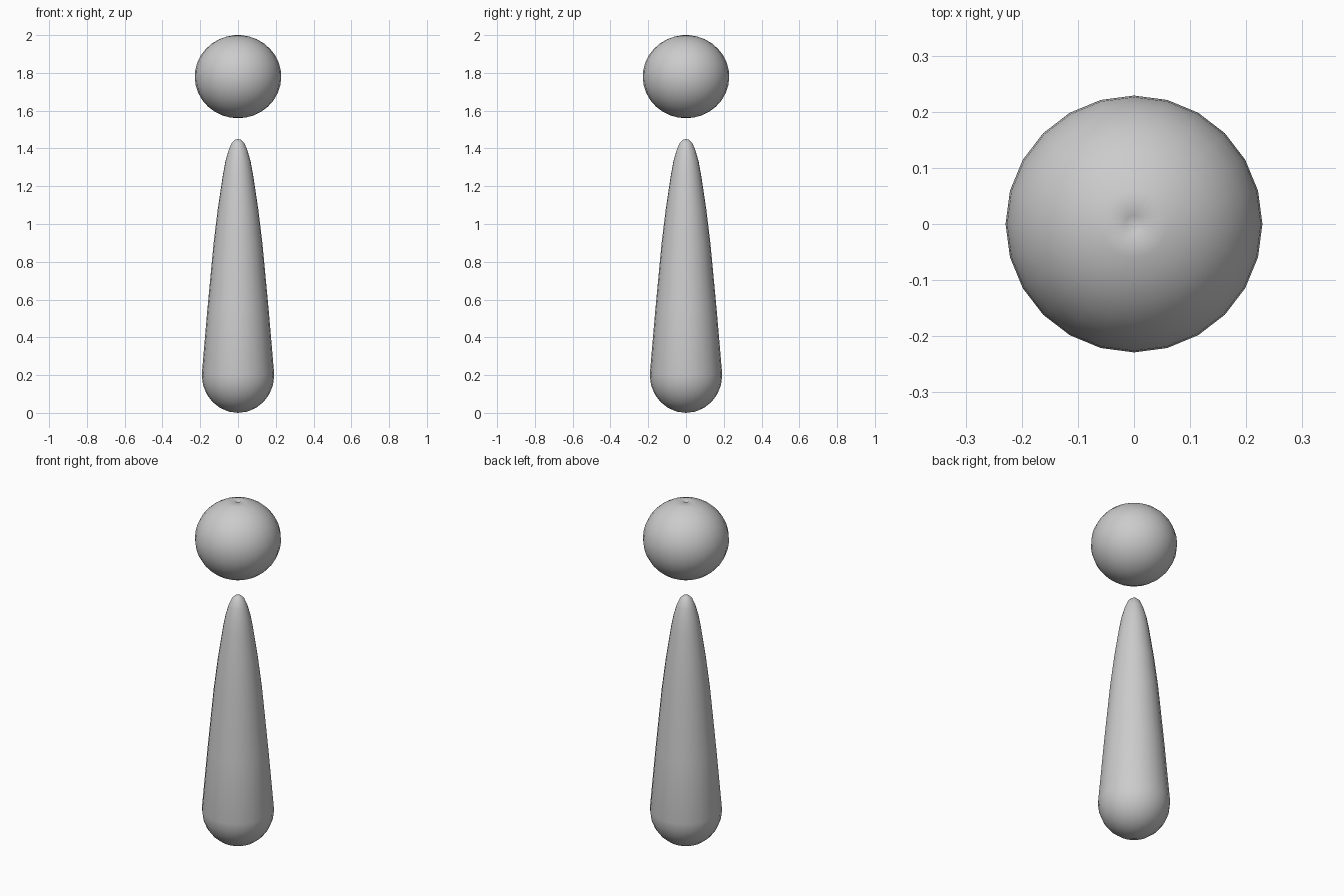
import bpy, bmesh, math

if "Cube" in bpy.data.objects:
    bpy.data.objects.remove(bpy.data.objects["Cube"])

SEGMENTS = 24


def lathe(name, profile):
    """Revolve (radius, height) points around z; radius 0 gives a pole."""
    bm = bmesh.new()
    rings = []
    for r, z in profile:
        if r == 0:
            rings.append([bm.verts.new((0, 0, z))] * SEGMENTS)
        else:
            rings.append([bm.verts.new((r * math.cos(a), r * math.sin(a), z))
                          for a in (math.tau * i / SEGMENTS for i in range(SEGMENTS))])
    for low, high in zip(rings, rings[1:]):
        for i in range(SEGMENTS):
            j = (i + 1) % SEGMENTS
            bm.faces.new(dict.fromkeys((low[i], low[j], high[j], high[i])))
    for f in bm.faces:
        f.smooth = True
    mesh = bpy.data.meshes.new(name)
    bm.to_mesh(mesh)
    bm.free()
    obj = bpy.data.objects.new(name, mesh)
    bpy.context.collection.objects.link(obj)
    return obj


# Tapered body: round base, long taper, rounded narrow tip
base = [(0.192 * math.sin(math.radians(a)), 0.2 - 0.2 * math.cos(math.radians(a)))
        for a in range(15, 91, 15)]
taper = [(0.162, 0.55), (0.129, 0.9), (0.107, 1.08), (0.08, 1.26), (0.067, 1.33),
         (0.05, 1.39), (0.033, 1.43), (0.016, 1.446)]
lathe("body", [(0, 0)] + base + taper + [(0, 1.45)])

# Ball head with a tiny dimple at the top
ball = [(0.229 * math.sin(math.radians(a)), 1.78 - 0.22 * math.cos(math.radians(a)))
        for a in range(11, 170, 11)]
lathe("head", [(0, 1.56)] + ball + [(0.015, 2.0), (0, 1.985)])
